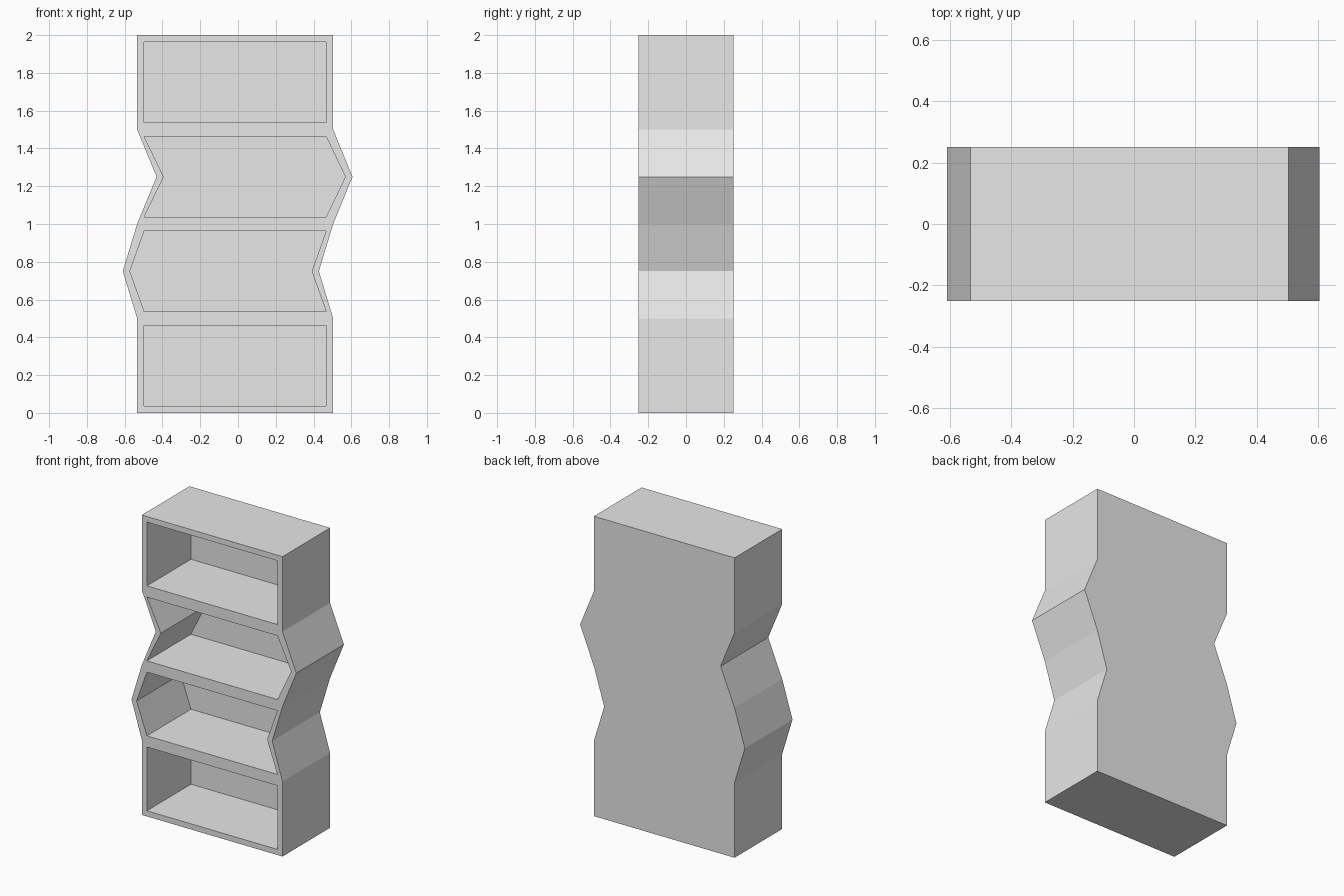
import bpy
import bmesh

cube = bpy.data.objects.get("Cube")
if cube:
    bpy.data.objects.remove(cube, do_unlink=True)

LEFT, RIGHT = -0.534, 0.504
FRONT, BACK = -0.251, 0.251
WALL = 0.0375
TIER = 0.5
# Sideways shift of the two walls at the middle of each tier, from the floor up
BENDS = [(0, 0), (-0.076, -0.076), (0.103, 0.102), (0, 0)]

grey = bpy.data.materials.new("light grey")
grey.use_nodes = True
grey.diffuse_color = (0.8, 0.8, 0.8, 1)
grey.node_tree.nodes["Principled BSDF"].inputs["Base Color"].default_value = (0.8, 0.8, 0.8, 1)


def prism(name, outline, y0, y1):
    """Extrude an (x, z) outline along y."""
    bm = bmesh.new()
    face = bm.faces.new([bm.verts.new((x, y0, z)) for x, z in outline])
    ext = bmesh.ops.extrude_face_region(bm, geom=[face])["geom"]
    verts = [v for v in ext if isinstance(v, bmesh.types.BMVert)]
    bmesh.ops.translate(bm, verts=verts, vec=(0, y1 - y0, 0))
    bmesh.ops.recalc_face_normals(bm, faces=bm.faces)
    mesh = bpy.data.meshes.new(name)
    bm.to_mesh(mesh)
    bm.free()
    mesh.materials.append(grey)
    obj = bpy.data.objects.new(name, mesh)
    bpy.context.collection.objects.link(obj)
    return obj


# Zigzag outer body
left_side, right_side = [(LEFT, 0)], [(RIGHT, 0)]
for i, (bend_l, bend_r) in enumerate(BENDS):
    if bend_l:
        left_side.append((LEFT + bend_l, (i + 0.5) * TIER))
        right_side.append((RIGHT + bend_r, (i + 0.5) * TIER))
    left_side.append((LEFT, (i + 1) * TIER))
    right_side.append((RIGHT, (i + 1) * TIER))
body = prism("bookcase_body", right_side + left_side[::-1], FRONT, BACK)

# One open compartment per tier, cut from the front and leaving a back panel
cutters = []
for i, (bend_l, bend_r) in enumerate(BENDS):
    low, mid, high = i * TIER + WALL, (i + 0.5) * TIER, (i + 1) * TIER - WALL
    l, r = LEFT + WALL, RIGHT - WALL
    outline = [(l, low), (r, low), (r, high), (l, high)]
    if bend_l:
        outline.insert(2, (r + bend_r, mid))
        outline.append((l + bend_l, mid))
    cutter = prism("compartment_cutter", outline, FRONT - 0.1, BACK - WALL)
    cutter.hide_render = True
    cutters.append(cutter)
    mod = body.modifiers.new("compartment", "BOOLEAN")
    mod.operation = "DIFFERENCE"
    mod.solver = "EXACT"
    mod.object = cutter

# Bake the cuts and discard the cutters
bpy.context.view_layer.update()
graph = bpy.context.evaluated_depsgraph_get()
baked = bpy.data.meshes.new_from_object(body.evaluated_get(graph))
body.modifiers.clear()
body.data = baked
for cutter in cutters:
    bpy.data.objects.remove(cutter, do_unlink=True)
